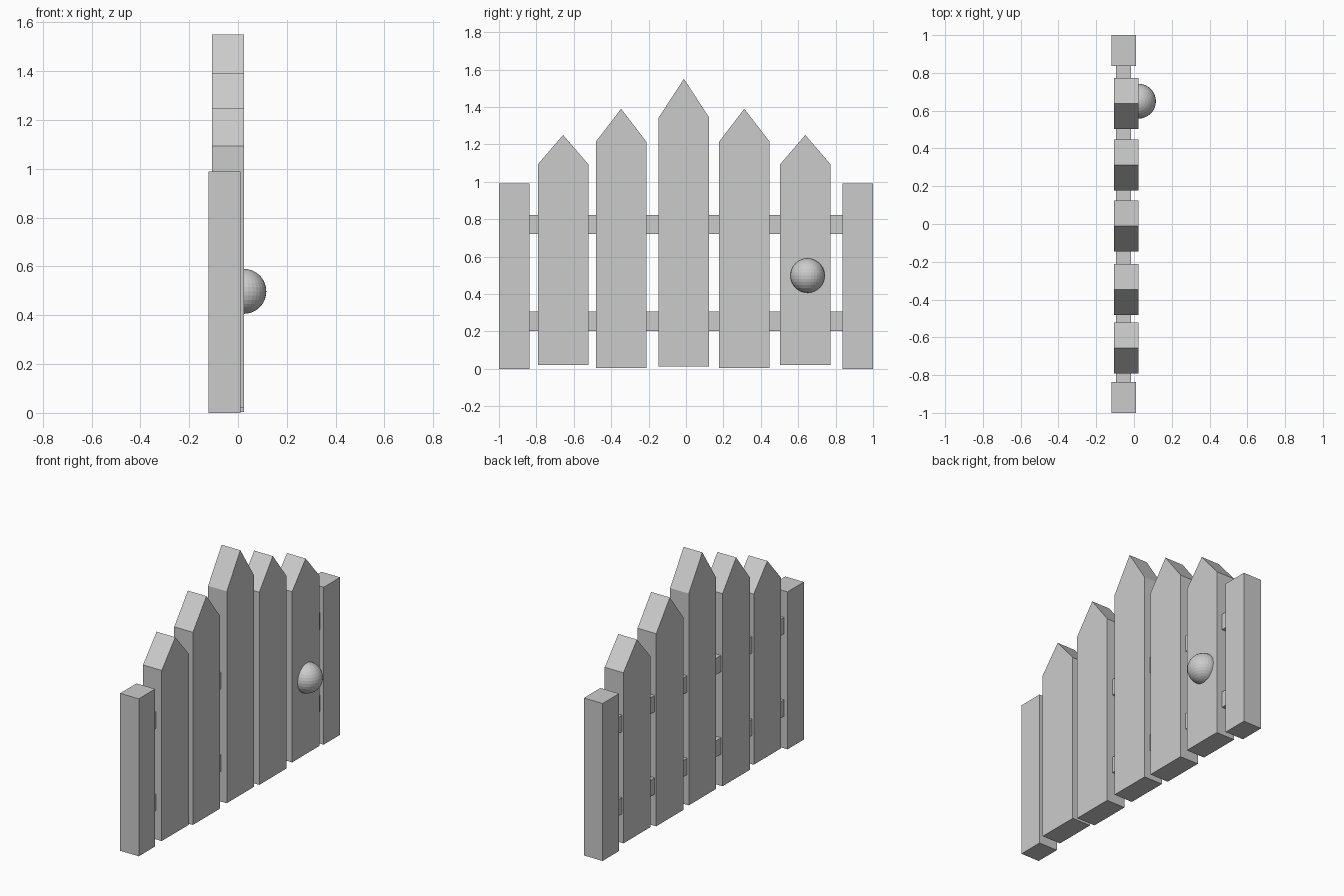
import bpy, bmesh

if "Cube" in bpy.data.objects:
    bpy.data.objects.remove(bpy.data.objects["Cube"])


def extrude_profile(name, pts, x0, x1):
    """Extrude a (y, z) outline from x0 to x1."""
    bm = bmesh.new()
    face = bm.faces.new([bm.verts.new((x0, y, z)) for y, z in pts])
    ext = bmesh.ops.extrude_face_region(bm, geom=[face])
    verts = [g for g in ext["geom"] if isinstance(g, bmesh.types.BMVert)]
    bmesh.ops.translate(bm, verts=verts, vec=(x1 - x0, 0, 0))
    bmesh.ops.recalc_face_normals(bm, faces=bm.faces)
    mesh = bpy.data.meshes.new(name)
    bm.to_mesh(mesh)
    bm.free()
    obj = bpy.data.objects.new(name, mesh)
    bpy.context.collection.objects.link(obj)
    return obj


def board(name, y0, y1, z0, z1, x0, x1):
    return extrude_profile(name, [(y0, z0), (y1, z0), (y1, z1), (y0, z1)], x0, x1)


# End posts
board("left_post", -1.0, -0.837, 0.0, 0.99, -0.12, 0.01)
board("right_post", 0.836, 1.0, 0.0, 0.99, -0.12, 0.01)

# Horizontal rails running through the pickets into the posts
for name, z0, z1 in (("lower_rail", 0.202, 0.305), ("upper_rail", 0.72, 0.823)):
    board(name, -0.9, 0.9, z0, z1, -0.095, -0.015)

# Pointed pickets: centre y, bottom, shoulder, tip
half = 0.135
pickets = [
    (-0.657, 0.02, 1.093, 1.25),
    (-0.347, 0.003, 1.214, 1.39),
    (-0.011, 0.011, 1.343, 1.55),
    (0.312, 0.003, 1.214, 1.39),
    (0.638, 0.02, 1.093, 1.25),
]
for i, (y, bottom, shoulder, tip) in enumerate(pickets, 1):
    extrude_profile(f"picket_{i}",
                    [(y - half, bottom), (y + half, bottom), (y + half, shoulder),
                     (y, tip), (y - half, shoulder)], -0.106, 0.024)

# Round door knob, half sunk in the last picket
bpy.ops.mesh.primitive_uv_sphere_add(segments=32, ring_count=16, radius=0.092,
                                     location=(0.024, 0.65, 0.498))
bpy.context.object.name = "knob"
